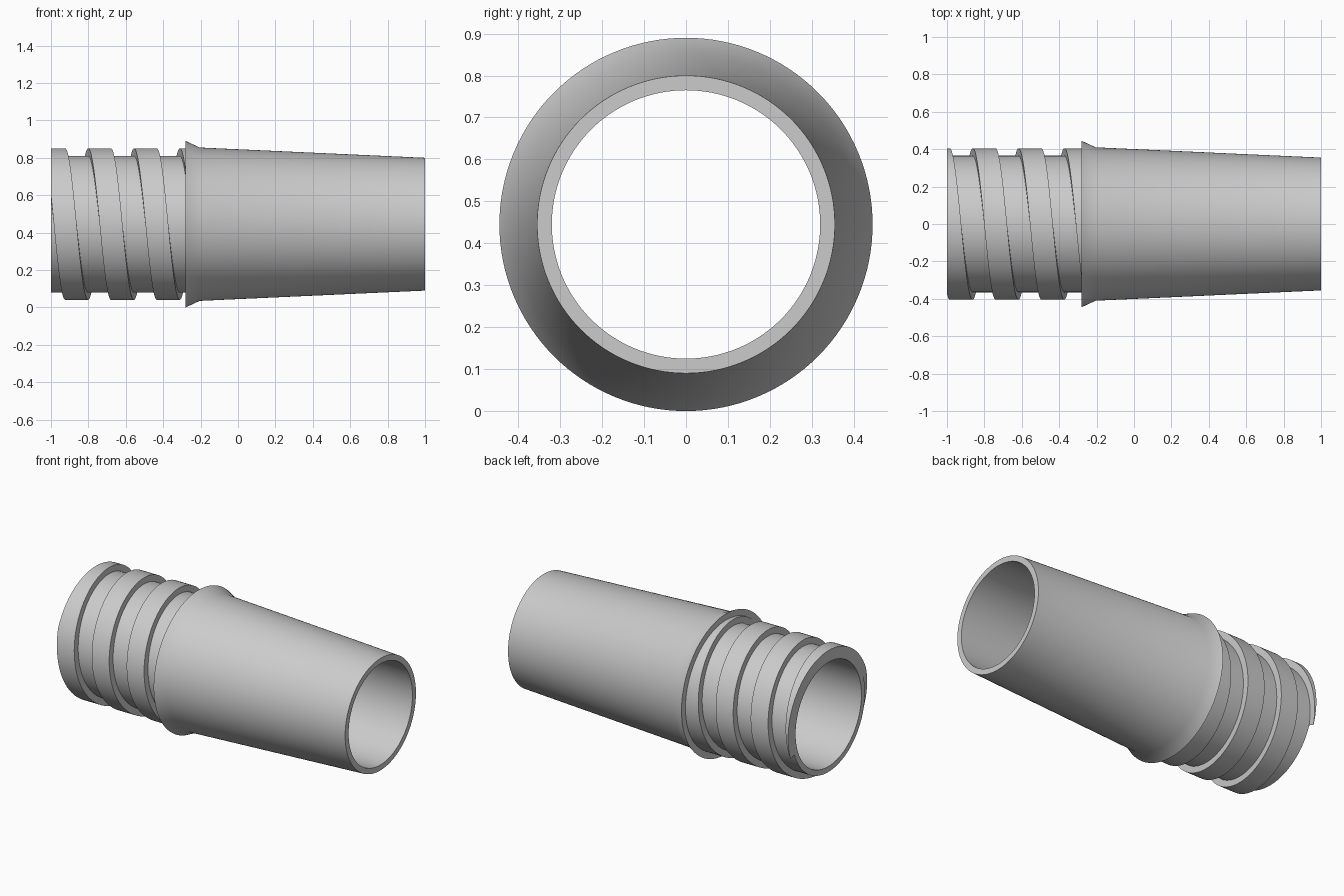
import bpy, bmesh, math

cube = bpy.data.objects.get("Cube")
if cube:
    bpy.data.objects.remove(cube, do_unlink=True)

AXIS_Z = 0.445
SEGMENTS = 128

grey = bpy.data.materials.new("light_grey")
grey.use_nodes = True
grey.diffuse_color = (0.6, 0.6, 0.6, 1)
grey.node_tree.nodes["Principled BSDF"].inputs["Base Color"].default_value = (0.6, 0.6, 0.6, 1)


def ring_point(x, radius, angle):
    """Point around the x axis; the angle runs from the top towards the front."""
    return (x, -radius * math.sin(angle), AXIS_Z + radius * math.cos(angle))


def sweep(name, sections, closed):
    """Join equal cross-sections into a solid and shade it."""
    bm = bmesh.new()
    rings = [[bm.verts.new(p) for p in section] for section in sections]
    size = len(rings[0])
    pairs = list(zip(rings, rings[1:]))
    if closed:
        pairs.append((rings[-1], rings[0]))
    else:
        bm.faces.new(rings[0])
        bm.faces.new(rings[-1])
    for a, b in pairs:
        for i in range(size):
            j = (i + 1) % size
            bm.faces.new((a[i], a[j], b[j], b[i]))
    bmesh.ops.recalc_face_normals(bm, faces=bm.faces[:])
    mesh = bpy.data.meshes.new(name)
    bm.to_mesh(mesh)
    bm.free()
    mesh.materials.append(grey)
    obj = bpy.data.objects.new(name, mesh)
    bpy.context.collection.objects.link(obj)
    bpy.ops.object.select_all(action="DESELECT")
    obj.select_set(True)
    bpy.context.view_layer.objects.active = obj
    bpy.ops.object.shade_smooth_by_angle(angle=math.radians(35))
    return obj


# Hollow tube: straight core, flared collar and tapered sleeve
profile = [(-1, 0.33), (-1, 0.365), (-0.28, 0.365), (-0.28, 0.445),
           (-0.205, 0.41), (1, 0.355), (1, 0.32)]
step = 2 * math.pi / SEGMENTS
sweep("tapered_tube",
      [[ring_point(x, r, i * step) for x, r in profile] for i in range(SEGMENTS)],
      closed=True)

# Square helical thread, cut flush with the open end and running into the collar
PITCH, HALF_WIDTH, TOP_X = 0.245, 0.061, -0.74
END_X, COLLAR_X = -1.0, -0.25
start = (END_X - HALF_WIDTH + 0.001 - TOP_X) / PITCH * 2 * math.pi
stop = (COLLAR_X + HALF_WIDTH - 0.001 - TOP_X) / PITCH * 2 * math.pi
count = int((stop - start) / step)
sections = []
for i in range(count + 1):
    angle = start + (stop - start) * i / count
    centre = TOP_X + PITCH * angle / (2 * math.pi)
    low = max(centre - HALF_WIDTH, END_X)
    high = min(centre + HALF_WIDTH, COLLAR_X)
    corners = [(low, 0.355), (low, 0.405), (high, 0.405), (high, 0.355)]
    sections.append([ring_point(x, r, angle) for x, r in corners])
sweep("helical_thread", sections, closed=False)
